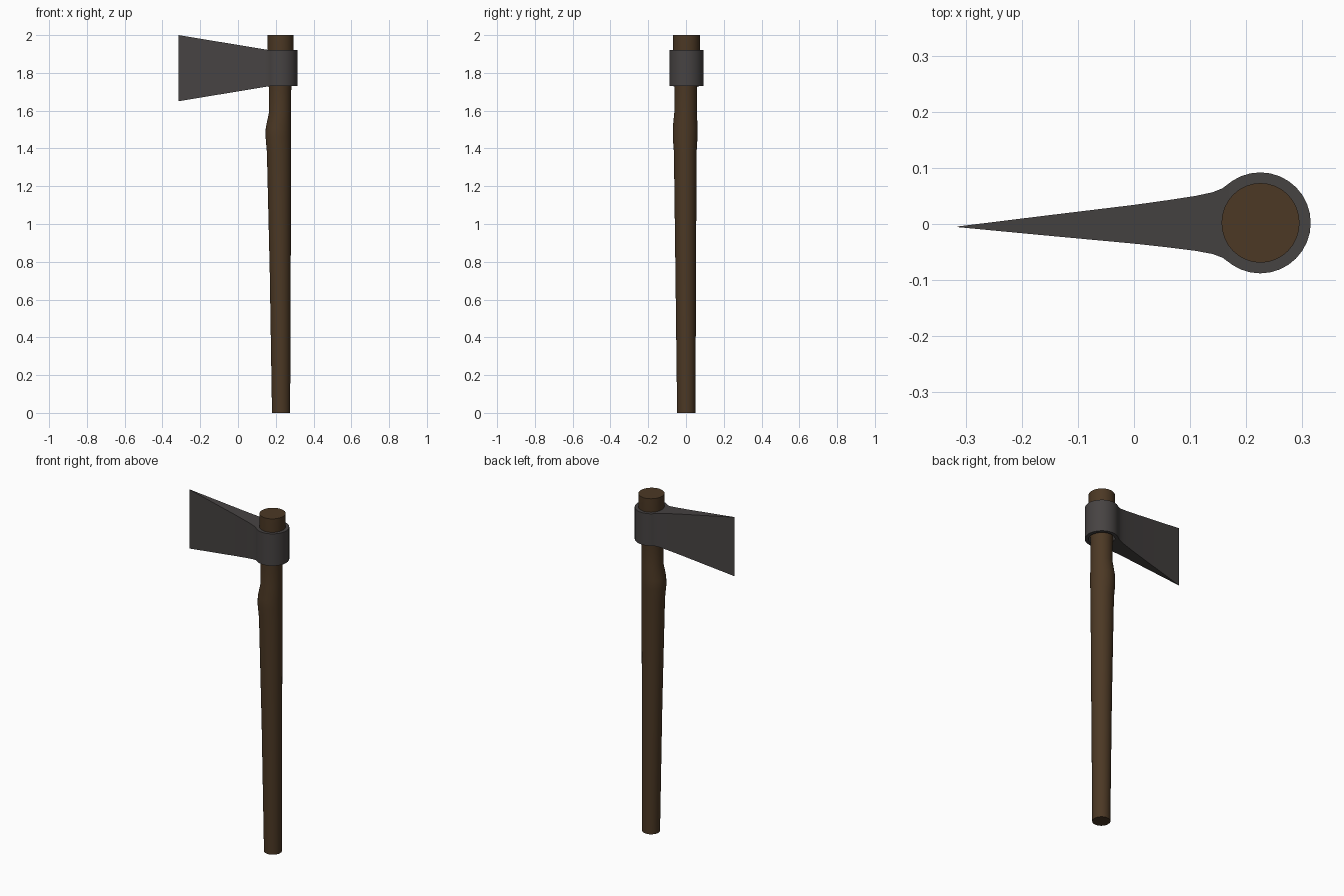
import bpy, bmesh, math

cube = bpy.data.objects.get("Cube")
if cube:
    bpy.data.objects.remove(cube, do_unlink=True)

SIDES = 32


def material(name, rgb):
    m = bpy.data.materials.new(name)
    m.use_nodes = True
    m.diffuse_color = (*rgb, 1)
    m.node_tree.nodes["Principled BSDF"].inputs["Base Color"].default_value = (*rgb, 1)
    return m


def finish(name, bm, mat):
    bmesh.ops.recalc_face_normals(bm, faces=bm.faces)
    mesh = bpy.data.meshes.new(name)
    bm.to_mesh(mesh)
    bm.free()
    mesh.materials.append(mat)
    obj = bpy.data.objects.new(name, mesh)
    bpy.context.collection.objects.link(obj)
    bpy.ops.object.select_all(action="DESELECT")
    obj.select_set(True)
    bpy.context.view_layer.objects.active = obj
    bpy.ops.object.shade_smooth_by_angle(angle=math.radians(35))


def ellipse(bm, x0, x1, y0, y1, z):
    """Ring of vertices filling the given x and y extents."""
    ring = []
    for i in range(SIDES):
        a = math.tau * i / SIDES
        ring.append(bm.verts.new(((x0 + x1) / 2 + (x1 - x0) / 2 * math.cos(a),
                                  (y0 + y1) / 2 + (y1 - y0) / 2 * math.sin(a), z)))
    return ring


def bridge(bm, a, b):
    n = len(a)
    for i in range(n):
        j = (i + 1) % n
        bm.faces.new((a[i], a[j], b[j], b[i]))


wood = material("dark wood", (0.072, 0.040, 0.018))
iron = material("dark iron", (0.062, 0.056, 0.055))

# Handle: loft through sections (x min, x max, y min, y max, z)
sections = [
    (0.180, 0.276, -0.047, 0.050, 0.0),
    (0.168, 0.279, -0.056, 0.053, 0.75),
    (0.153, 0.281, -0.064, 0.056, 1.38),
    (0.146, 0.281, -0.070, 0.061, 1.46),
    (0.147, 0.281, -0.070, 0.062, 1.51),
    (0.164, 0.281, -0.062, 0.057, 1.59),
    (0.163, 0.282, -0.061, 0.057, 1.72),
    (0.156, 0.295, -0.069, 0.073, 1.88),
    (0.156, 0.295, -0.069, 0.073, 2.0),
]
bm = bmesh.new()
rings = [ellipse(bm, *s) for s in sections]
for a, b in zip(rings, rings[1:]):
    bridge(bm, a, b)
bm.faces.new(rings[0])
bm.faces.new(rings[-1])
finish("handle", bm, wood)

# Eye: thick collar around the handle
LOW, HIGH = 1.73, 1.92
outer = (0.135, 0.315, -0.088, 0.092)
inner = (0.156, 0.295, -0.069, 0.073)
bm = bmesh.new()
loops = [ellipse(bm, *e, z) for e, z in
         ((outer, LOW), (outer, HIGH), (inner, HIGH), (inner, LOW))]
for i in range(4):
    bridge(bm, loops[i], loops[(i + 1) % 4])
finish("head_eye", bm, iron)

# Blade: wedge that flares in height and tapers to a vertical edge
stations = [(0.170, 0.071), (0.158, 0.062), (0.140, 0.055), (0.110, 0.049),
            (0.060, 0.042), (0.0, 0.0345), (-0.150, 0.0185), (-0.315, 0.0005)]
ROOT, EDGE = 0.17, -0.315
bm = bmesh.new()
columns = []
for x, half in stations:
    t = (ROOT - x) / (ROOT - EDGE)
    mid = 0.002 - 0.007 * t
    low, high = LOW - 0.08 * t, HIGH + 0.08 * t
    columns.append([bm.verts.new((x, mid + y, z)) for y, z in
                    ((-half, low), (half, low), (half, high), (-half, high))])
for a, b in zip(columns, columns[1:]):
    bridge(bm, a, b)
bm.faces.new(columns[0])
bm.faces.new(columns[-1])
finish("blade", bm, iron)
